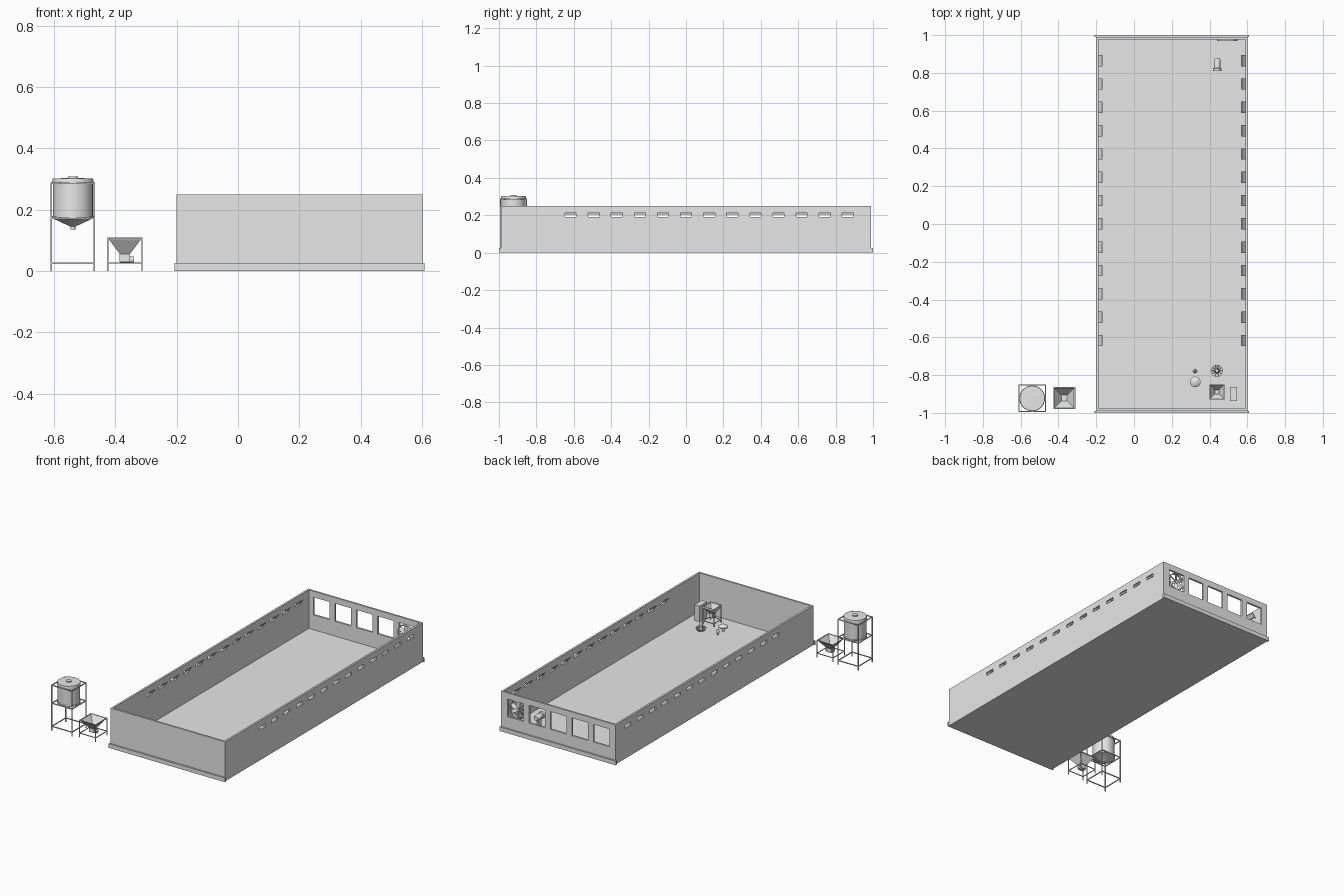
import bpy, bmesh, math
from mathutils import Matrix, Vector

if "Cube" in bpy.data.objects:
    bpy.data.objects.remove(bpy.data.objects["Cube"])

grey = bpy.data.materials.new("light_grey")
grey.diffuse_color = (0.8, 0.8, 0.8, 1)
grey.use_nodes = True
grey.node_tree.nodes["Principled BSDF"].inputs["Base Color"].default_value = grey.diffuse_color


def finish(name, bm, smooth=False):
    me = bpy.data.meshes.new(name)
    bmesh.ops.recalc_face_normals(bm, faces=bm.faces)
    bm.to_mesh(me)
    bm.free()
    ob = bpy.data.objects.new(name, me)
    bpy.context.collection.objects.link(ob)
    me.materials.append(grey)
    if smooth:
        bpy.ops.object.select_all(action='DESELECT')
        ob.select_set(True)
        bpy.context.view_layer.objects.active = ob
        bpy.ops.object.shade_smooth_by_angle(angle=math.radians(35))
    return ob


def add_box(bm, x0, x1, y0, y1, z0, z1):
    m = Matrix.Translation(((x0 + x1) / 2, (y0 + y1) / 2, (z0 + z1) / 2))
    m = m @ Matrix.Diagonal((x1 - x0, y1 - y0, z1 - z0, 1))
    bmesh.ops.create_cube(bm, size=1, matrix=m)


def boxes(name, items):
    bm = bmesh.new()
    for b in items:
        add_box(bm, *b)
    return finish(name, bm)


def lathe(name, profile, loc, seg=32, axis='Z', closed=False):
    """Spin (radius, height) points around an axis through loc."""
    bm = bmesh.new()
    pts = list(profile) + ([profile[0]] if closed else [])
    vs = [bm.verts.new((r, 0, h)) for r, h in pts]
    es = [bm.edges.new(p) for p in zip(vs, vs[1:])]
    bmesh.ops.spin(bm, geom=vs + es, axis=(0, 0, 1), cent=(0, 0, 0),
                   angle=2 * math.pi, steps=seg)
    bmesh.ops.remove_doubles(bm, verts=bm.verts, dist=1e-5)
    if axis != 'Z':
        bm.transform(Matrix.Rotation(math.pi / 2, 4, 'X' if axis == 'Y' else 'Y'))
    bm.transform(Matrix.Translation(loc))
    return finish(name, bm, True)


def frame(name, cx, cy, hx, hy, top, rails, t=0.005):
    """Four corner legs joined by square rings of rails."""
    items = []
    for s in (-1, 1):
        for u in (-1, 1):
            x, y = cx + s * (hx - t / 2), cy + u * (hy - t / 2)
            items.append((x - t / 2, x + t / 2, y - t / 2, y + t / 2, 0, top))
        for z in rails:
            x, y = cx + s * (hx - t / 2), cy + s * (hy - t / 2)
            items.append((cx - hx + t, cx + hx - t, y - t / 2, y + t / 2, z - t / 2, z + t / 2))
            items.append((x - t / 2, x + t / 2, cy - hy + t, cy + hy - t, z - t / 2, z + t / 2))
    return boxes(name, items)


def funnel(name, cx, cy, rings, t=0.002):
    """Open square funnel through (half width, z) rings, with a thin wall."""
    bm = bmesh.new()
    path = rings + [(h - t, z) for h, z in reversed(rings)]
    loops = [[bm.verts.new((cx + a * h, cy + b * h, z))
              for a, b in ((-1, -1), (1, -1), (1, 1), (-1, 1))] for h, z in path]
    for p, q in zip(loops, loops[1:] + loops[:1]):
        for i in range(4):
            j = (i + 1) % 4
            bm.faces.new((p[i], p[j], q[j], q[i]))
    return finish(name, bm)


# Building shell: four walls with side inlets and rear fan openings
X0, X1, Y, T, H = -0.2, 0.602, 0.99, 0.012, 0.25
vent_y = [-0.617 + 0.1235 * i for i in range(13)]
fan_x = [0.5 - 0.15 * i for i in range(5)]
bm = bmesh.new()
outer = [(X0, -Y), (X1, -Y), (X1, Y), (X0, Y)]
inner = [(X0 + T, -Y + T), (X1 - T, -Y + T), (X1 - T, Y - T), (X0 + T, Y - T)]
rows = [[bm.verts.new((x, y, z)) for x, y in ring]
        for ring, z in ((outer, 0), (outer, H), (inner, H), (inner, 0))]
for p, q in zip(rows, rows[1:] + rows[:1]):
    for i in range(4):
        j = (i + 1) % 4
        bm.faces.new((p[i], p[j], q[j], q[i]))
walls = finish("walls", bm)
cuts = [(x - 0.01, x + 0.03, y - 0.03, y + 0.03, 0.191, 0.211)
        for y in vent_y for x in (X0 - 0.01, X1 - 0.012)]
cuts += [(x - 0.056, x + 0.056, Y - 0.03, Y + 0.02, 0.1, 0.212) for x in fan_x]
cutter = boxes("opening_cutter", cuts)
cutter.hide_render = True
mod = walls.modifiers.new("openings", 'BOOLEAN')
mod.operation, mod.solver, mod.object = 'DIFFERENCE', 'EXACT', cutter
bpy.context.view_layer.update()
cut_mesh = bpy.data.meshes.new_from_object(
    walls.evaluated_get(bpy.context.evaluated_depsgraph_get()))
walls.modifiers.clear()
walls.data = cut_mesh
bpy.data.objects.remove(cutter)

# Floor slab and end plinths
boxes("floor", [(X0 + T, X1 - T, -Y + T, Y - T, 0, 0.006)])
boxes("end_plinths", [(-0.208, 0.608, s * 0.995 - 0.005, s * 0.995 + 0.005, 0, 0.026)
                      for s in (-1, 1)])

# Tilted inlet flaps inside the long walls
bm = bmesh.new()
for y in vent_y:
    for x, d in ((X0 + T, 1), (X1 - T, -1)):
        m = bmesh.ops.create_cube(bm, size=1)["verts"]
        for v in m:
            up, side = v.co.z + 0.5, v.co.x * 0.003
            v.co = Vector((x + d * (0.002 + 0.019 * up) + side, y + v.co.y * 0.06, 0.204 + 0.022 * up))
finish("inlet_flaps", bm)

# Exhaust fan in the first rear opening
FX, FY, FZ = 0.494, 0.976, 0.156
lathe("fan_shroud", [(0.05, -0.008), (0.055, -0.008), (0.055, 0.008), (0.05, 0.008)],
      (FX, FY, FZ), 32, 'Y', True)
lathe("fan_hub", [(0, -0.007), (0.011, -0.007), (0.011, 0.007), (0, 0.007)], (FX, FY, FZ), 20, 'Y')
bm = bmesh.new()
for i in range(6):
    m = (Matrix.Translation((FX, FY, FZ)) @ Matrix.Rotation(i * math.pi / 3, 4, 'Y')
         @ Matrix.Translation((0, 0, 0.029)) @ Matrix.Rotation(0.5, 4, 'Z')
         @ Matrix.Diagonal((0.022, 0.002, 0.04, 1)))
    bmesh.ops.create_cube(bm, size=1, matrix=m)
finish("fan_blades", bm)

# Heater near the rear wall: round body on a pedestal
lathe("heater_body", [(0, -0.033), (0.014, -0.033), (0.017, -0.028), (0.017, 0.015),
                      (0.022, 0.018), (0.022, 0.033), (0, 0.033)], (0.44, 0.842, 0.075), 24, 'Y')
boxes("heater_stand", [(0.42, 0.46, 0.815, 0.87, 0, 0.008),
                       (0.434, 0.446, 0.825, 0.86, 0.008, 0.062)])

# Outdoor silo and its frame
SX, SY = -0.539, -0.923
lathe("silo_tank", [(0, 0.136), (0.008, 0.136), (0.008, 0.145), (0.066, 0.172), (0.068, 0.172),
                    (0.068, 0.18), (0.065, 0.18), (0.065, 0.284), (0.068, 0.284), (0.068, 0.29),
                    (0.066, 0.302), (0, 0.304)], (SX, SY, 0), 40)
lathe("silo_cap", [(0, 0.302), (0.016, 0.302), (0.016, 0.309), (0, 0.309)], (SX, SY, 0), 24)
frame("silo_frame", SX, SY, 0.073, 0.072, 0.288, (0.026, 0.172, 0.286))

# Outdoor loading hopper with auger outlet
HX, HY = -0.369, -0.921
funnel("hopper", HX, HY, [(0.054, 0.108), (0.052, 0.103), (0.017, 0.056), (0.017, 0.03)])
frame("hopper_frame", HX, HY, 0.058, 0.058, 0.109, (0.026, 0.107), 0.004)
boxes("hopper_outlet", [(HX - 0.015, HX + 0.015, HY - 0.015, HY + 0.015, 0.03, 0.05)])
lathe("auger_motor", [(0, -0.016), (0.011, -0.016), (0.011, 0.03), (0, 0.03)],
      (HX, HY, 0.037), 20, 'X')

# Indoor feed hopper on legs
IX, IY = 0.439, -0.889
funnel("indoor_hopper", IX, IY, [(0.039, 0.118), (0.039, 0.108), (0.013, 0.07), (0.013, 0.045)])
frame("indoor_hopper_frame", IX, IY, 0.039, 0.039, 0.108, (0.025,), 0.004)
boxes("indoor_hopper_outlet", [(IX - 0.011, IX + 0.011, IY - 0.011, IY + 0.011, 0.045, 0.058)])

# Control cabinet
boxes("control_cabinet", [(0.508, 0.544, -0.938, -0.863, 0, 0.105)])

# Feeding pan with raised grill
lathe("feeder_pan", [(0, 0), (0.022, 0), (0.031, 0.014), (0.029, 0.014), (0.02, 0.008),
                     (0, 0.008)], (0.439, -0.777, 0.004), 24)
lathe("feeder_tube", [(0, 0.006), (0.016, 0.01), (0.009, 0.035), (0.009, 0.065), (0, 0.065)],
      (0.439, -0.777, 0), 20)
bm = bmesh.new()
for i in range(10):
    m = (Matrix.Translation((0.439, -0.777, 0)) @ Matrix.Rotation(i * math.pi / 5, 4, 'Z')
         @ Matrix.Translation((0.019, 0, 0.029)) @ Matrix.Rotation(0.75, 4, 'Y')
         @ Matrix.Diagonal((0.03, 0.002, 0.002, 1)))
    bmesh.ops.create_cube(bm, size=1, matrix=m)
finish("feeder_grill", bm)

# Bell drinker and small nipple drinker
lathe("bell_drinker", [(0, 0), (0.008, 0), (0.008, 0.03), (0.028, 0.032), (0.028, 0.038),
                       (0.014, 0.047), (0, 0.05)], (0.324, -0.836, 0), 28)
lathe("nipple_drinker", [(0, 0), (0.005, 0), (0.005, 0.02), (0.01, 0.022), (0.01, 0.03),
                         (0.004, 0.04), (0, 0.04)], (0.323, -0.779, 0), 16)
